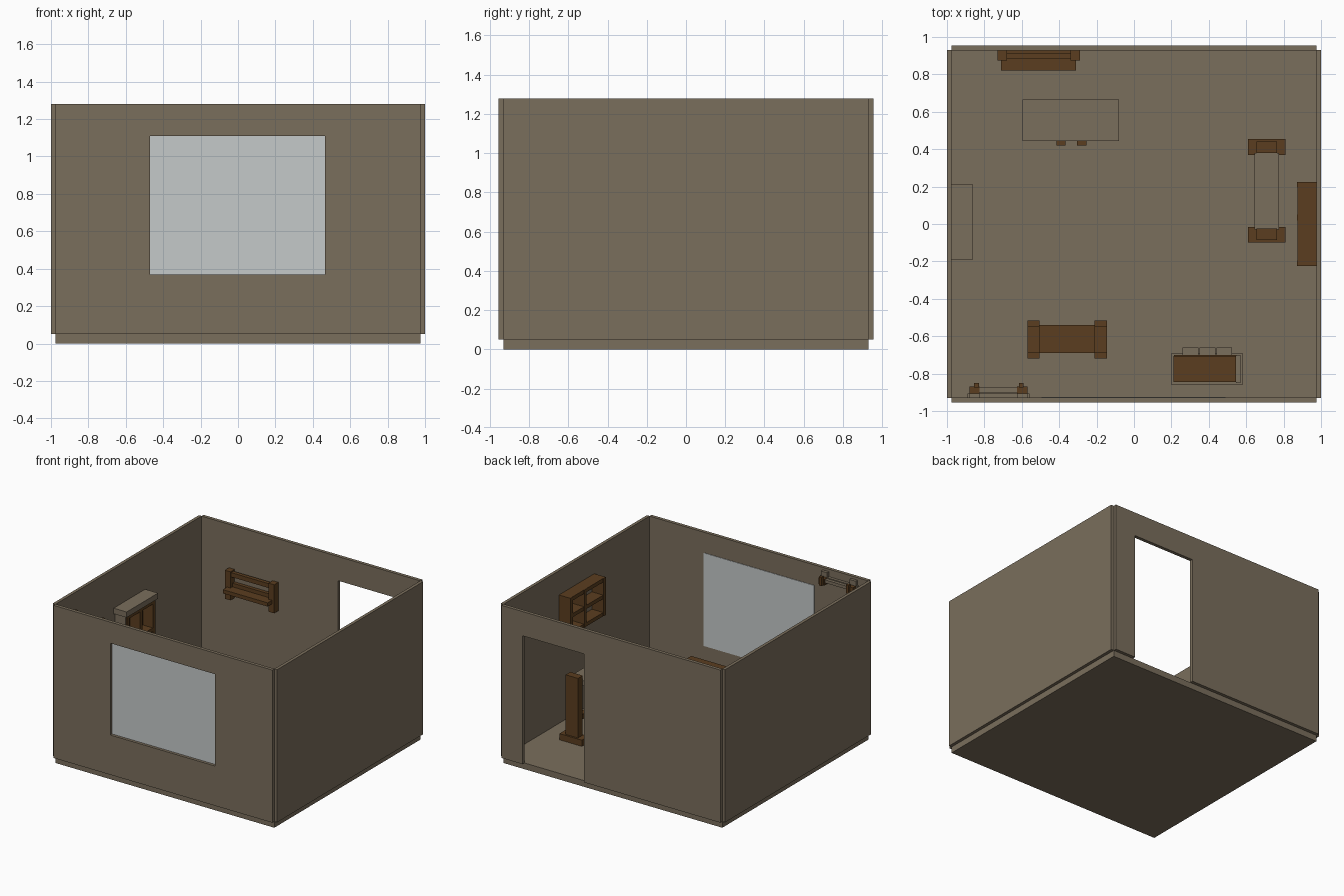
import bpy

cube = bpy.data.objects.get("Cube")
if cube:
    bpy.data.objects.remove(cube, do_unlink=True)


def material(name, rgb):
    mat = bpy.data.materials.new(name)
    mat.use_nodes = True
    mat.diffuse_color = (*rgb, 1)
    node = next(n for n in mat.node_tree.nodes if n.type == "BSDF_PRINCIPLED")
    node.inputs["Base Color"].default_value = (*rgb, 1)
    return mat


plaster = material("taupe plaster", (0.195, 0.156, 0.107))
wood = material("brown wood", (0.105, 0.048, 0.014))
glass = material("pale glass", (0.56, 0.585, 0.59))


def box(name, x, y, z, mat):
    """Box from its (low, high) range on each axis."""
    spans = (x, y, z)
    low = [min(s) for s in spans]
    high = [max(s) for s in spans]
    corners = [(a, b, c) for a in (low[0], high[0])
               for b in (low[1], high[1]) for c in (low[2], high[2])]
    faces = [(0, 1, 3, 2), (4, 6, 7, 5), (0, 4, 5, 1),
             (2, 3, 7, 6), (0, 2, 6, 4), (1, 5, 7, 3)]
    mesh = bpy.data.meshes.new(name)
    mesh.from_pydata(corners, [], faces)
    mesh.materials.append(mat)
    ob = bpy.data.objects.new(name, mesh)
    bpy.context.collection.objects.link(ob)
    return ob


def cut(target, x, y, z):
    """Cut a rectangular opening through a wall."""
    cutter = box("opening_cutter", x, y, z, plaster)
    cutter.hide_render = True
    mod = target.modifiers.new("opening", "BOOLEAN")
    mod.operation = "DIFFERENCE"
    mod.solver = "EXACT"
    mod.object = cutter
    bpy.context.view_layer.objects.active = target
    bpy.ops.object.modifier_apply(modifier=mod.name)
    bpy.data.objects.remove(cutter, do_unlink=True)


# Room shell
FLOOR, TOP = 0.05, 1.28
box("floor", (-0.975, 0.975), (-0.93, 0.93), (0, FLOOR), plaster)
for side, s in (("right", -1), ("left", 1)):
    box(side + "_wall", (s * 0.975, s), (-0.93, 0.93), (FLOOR, TOP), plaster)
front = box("front_wall", (-0.975, 0.975), (-0.955, -0.928), (FLOOR, TOP), plaster)
back = box("back_wall", (-0.975, 0.975), (0.928, 0.955), (FLOOR, TOP), plaster)
cut(front, (-0.47, 0.465), (-1.1, -0.8), (0.37, 1.11))
cut(back, (0.24, 0.79), (0.8, 1.1), (0, 1.085))
box("window_pane", (-0.495, 0.49), (-0.932, -0.924), (0.365, 1.115), glass)

# Wall rack on the back wall: posts, rail and shelf
for x in (-0.73, -0.34):
    box("rack_post", (x, x + 0.05), (0.875, 0.928), (0.7, 0.93), wood)
box("rack_rail", (-0.69, -0.33), (0.885, 0.915), (0.885, 0.92), wood)
box("rack_shelf", (-0.71, -0.31), (0.82, 0.928), (0.77, 0.8), wood)
box("rack_shelf_back", (-0.69, -0.33), (0.9, 0.928), (0.8, 0.83), wood)

# Low chest with two handles
box("chest_body", (-0.58, -0.09), (0.455, 0.655), (FLOOR, 0.31), wood)
box("chest_top", (-0.595, -0.08), (0.445, 0.665), (0.31, 0.34), plaster)
for x in (-0.39, -0.28):
    box("chest_handle", (x - 0.025, x + 0.025), (0.42, 0.455), (0.18, 0.22), wood)

# Tall open cabinet on the right wall
box("cabinet_top", (-0.975, -0.86), (-0.19, 0.21), (0.92, 0.965), plaster)
box("cabinet_back", (-0.975, -0.96), (-0.17, 0.19), (FLOOR, 0.92), wood)
for y in (-0.17, -0.005, 0.16):
    box("cabinet_upright", (-0.96, -0.87), (y, y + 0.03), (FLOOR, 0.92), wood)
for z in (FLOOR, 0.25, 0.46, 0.67, 0.89):
    box("cabinet_shelf", (-0.96, -0.872), (-0.16, 0.18), (z, z + 0.03), wood)
for y in (-0.178, 0.19):
    box("cabinet_end_plate", (-0.97, -0.88), (y, y + 0.008), (0.82, 0.92), plaster)

# Pigeonhole shelf on the left wall
for y in (-0.225, 0.02, 0.195):
    box("wall_shelf_upright", (0.872, 0.975), (y, y + 0.03), (0.78, 1.085), wood)
for z in (0.78, 0.92, 1.055):
    box("wall_shelf_board", (0.875, 0.975), (-0.2, 0.2), (z, z + 0.03), wood)

# Trestle stand: two footed posts carrying a plank
for y, post in ((-0.1, -0.085), (0.37, 0.38)):
    box("stand_foot", (0.61, 0.81), (y, y + 0.085), (FLOOR, 0.1), wood)
    box("stand_post", (0.655, 0.765), (post, post + 0.06), (0.1, 0.58), wood)
box("stand_plank", (0.645, 0.775), (-0.03, 0.38), (0.5, 0.54), plaster)
box("stand_stretcher", (0.69, 0.73), (-0.03, 0.38), (0.2, 0.24), wood)

# Bench with panel ends
for x in (-0.57, -0.21):
    box("bench_end", (x, x + 0.065), (-0.71, -0.53), (FLOOR, 0.32), wood)
    for y in (-0.72, -0.55):
        box("bench_end_post", (x, x + 0.065), (y, y + 0.035), (FLOOR, 0.34), wood)
box("bench_seat", (-0.51, -0.2), (-0.69, -0.54), (0.26, 0.3), wood)
box("bench_stretcher", (-0.51, -0.2), (-0.63, -0.6), (0.12, 0.16), wood)

# Drawer cabinet near the front wall
box("drawer_base", (0.2, 0.58), (-0.86, -0.69), (FLOOR, 0.08), plaster)
box("drawer_body", (0.215, 0.565), (-0.845, -0.7), (0.08, 0.27), wood)
box("drawer_end", (0.545, 0.57), (-0.85, -0.7), (0.08, 0.28), plaster)
box("drawer_top", (0.21, 0.545), (-0.845, -0.705), (0.27, 0.3), wood)
for x in (0.26, 0.35, 0.44):
    box("drawer_front", (x, x + 0.085), (-0.705, -0.66), (0.1, 0.25), plaster)

# Bar rail high on the front wall
box("rail_plate", (-0.89, -0.56), (-0.928, -0.905), (1.2, 1.22), plaster)
for x in (-0.88, -0.625):
    box("rail_bracket", (x, x + 0.055), (-0.928, -0.87), (1.17, 1.22), wood)
    box("rail_bracket_pad", (x, x + 0.055), (-0.928, -0.905), (1.22, 1.26), plaster)
for x in (-0.855, -0.615):
    box("rail_hook", (x, x + 0.025), (-0.875, -0.85), (1.17, 1.24), wood)
box("rail_bar", (-0.83, -0.61), (-0.9, -0.875), (1.19, 1.215), plaster)
